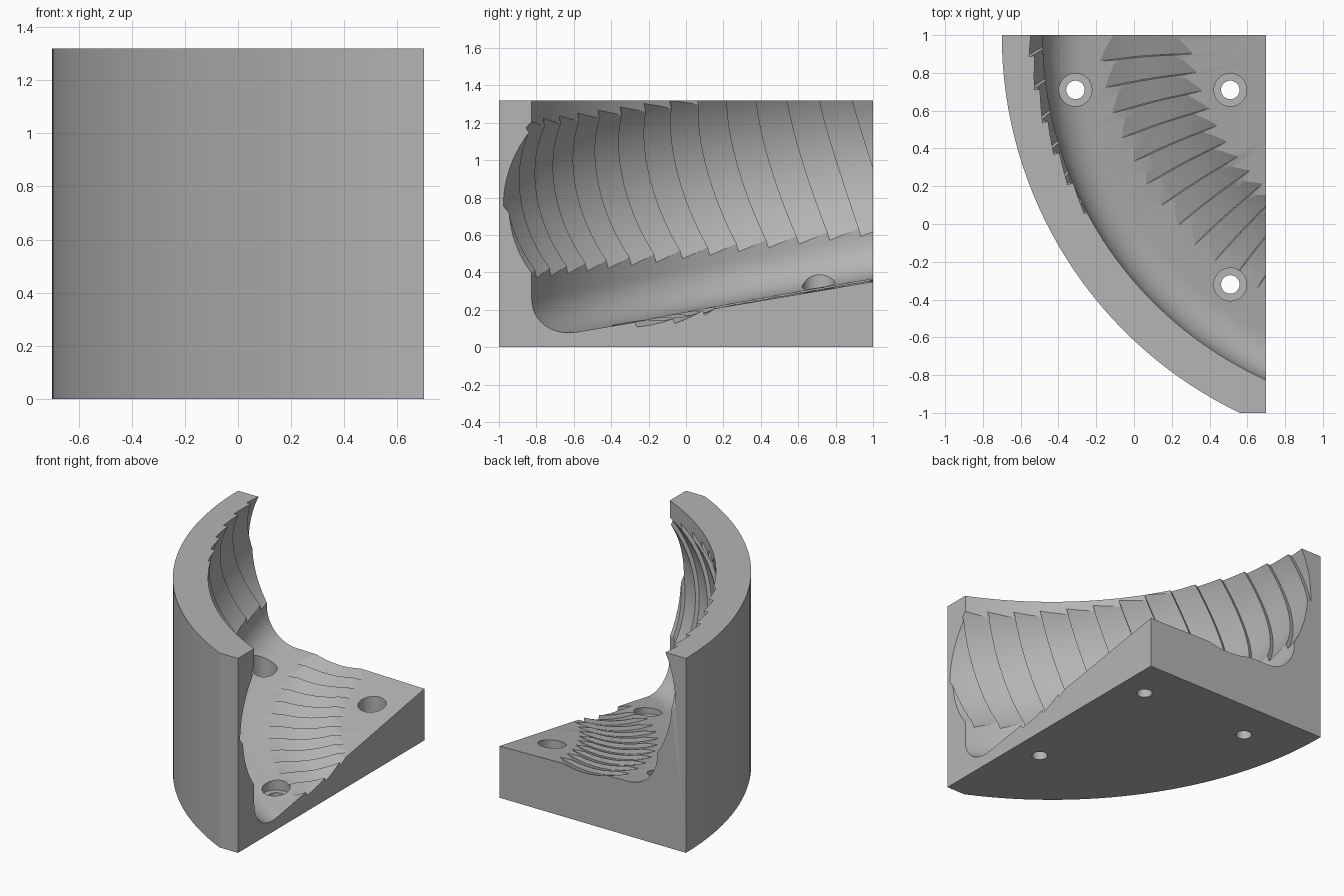
import bpy, bmesh, math
from math import sin, cos, radians, pi
from mathutils import Vector

cube = bpy.data.objects.get("Cube")
if cube:
    bpy.data.objects.remove(cube, do_unlink=True)

CX, CY = 1.517, 1.0          # shared centre of the curved wall
R_OUT, R_IN, R_RING = 2.217, 2.0, 1.45
HEIGHT = 1.32
COVE = 0.22
PITCH, TEETH = 4.8, 20


def floor_z(x, y):
    return 0.35 + 0.17 * (y - 1) - 0.02 * (x - 0.7)


def around(r, deg):
    a = radians(deg)
    return CX - r * cos(a), CY - r * sin(a)


def loft(name, sections):
    """Closed solid through a row of equal-length loops."""
    bm = bmesh.new()
    rows = [[bm.verts.new(p) for p in s] for s in sections]
    n = len(rows[0])
    for a, b in zip(rows, rows[1:]):
        for i in range(n):
            j = (i + 1) % n
            bm.faces.new((a[i], a[j], b[j], b[i]))
    bm.faces.new(rows[0])
    bm.faces.new(rows[-1])
    bmesh.ops.recalc_face_normals(bm, faces=bm.faces)
    mesh = bpy.data.meshes.new(name)
    bm.to_mesh(mesh)
    bm.free()
    obj = bpy.data.objects.new(name, mesh)
    bpy.context.collection.objects.link(obj)
    return obj


def disc(x, y, r, z):
    return [(x + r * cos(i * pi / 20), y + r * sin(i * pi / 20), z) for i in range(40)]


# Block with the curved outer wall
end_angle = math.degrees(math.asin(2 / R_OUT))
outline = [around(R_OUT, end_angle * i / 32) for i in range(33)]
outline += [(0.7, -1), (0.7, 1)]
block = loft("curved_block", [[(x, y, z) for x, y in outline] for z in (0, HEIGHT)])

# Hollow: sloping floor, rounded cove, upright wall
profile = [(0.5, 0.0)]
for i in range(13):
    a = pi / 2 * i / 12
    profile.append((R_IN - COVE + COVE * sin(a), COVE - COVE * cos(a)))
hollow_sections = []
for i in range(61):
    deg = -6 + 86 * i / 60
    loop = []
    for r, h in profile:
        x, y = around(r, deg)
        loop.append((x, y, floor_z(x, y) + h))
    for r in (R_IN, 0.5):
        loop.append((*around(r, deg), 2.0))
    hollow_sections.append(loop)
hollow = loft("hollow_cutter", hollow_sections)


# Ratchet-stepped ring that cuts the wall ledges and floor notches
def ring_section(deg, tube):
    x, y = around(R_RING, deg)
    zc = floor_z(x, y) + 0.668
    loop = []
    for i in range(72):
        a = 2 * pi * i / 72
        h = tube * sin(a)
        lean = math.degrees(0.15 * h)
        loop.append((*around(R_RING + tube * cos(a), deg + lean), zc + h))
    return loop


ring_sections = []
for t in range(TEETH):
    for k in range(4):
        ring_sections.append(ring_section(-13.8 + PITCH * (t + k / 3), 0.664 + 0.026 * k / 3))
ring = loft("stepped_ring_cutter", ring_sections)

# Counterbored screw holes
cutters = [hollow, ring]
for x, y in ((-0.31, 0.71), (0.51, 0.71), (0.51, -0.32)):
    cutters.append(loft("screw_hole_cutter", [
        disc(x, y, 0.049, -0.1), disc(x, y, 0.049, 0.075),
        disc(x, y, 0.087, 0.075), disc(x, y, 0.087, 0.6)]))

# Cut everything out of the block
bpy.context.view_layer.objects.active = block
for c in cutters:
    c.hide_render = True
    mod = block.modifiers.new(c.name, 'BOOLEAN')
    mod.operation = 'DIFFERENCE'
    mod.solver = 'EXACT'
    mod.object = c
    bpy.ops.object.modifier_apply(modifier=mod.name)
for c in cutters:
    bpy.data.objects.remove(c, do_unlink=True)

# Plain grey finish
grey = bpy.data.materials.new("plain_grey")
grey.use_nodes = True
color = (0.46, 0.46, 0.46, 1)
grey.diffuse_color = color
grey.node_tree.nodes["Principled BSDF"].inputs["Base Color"].default_value = color
block.data.materials.clear()
block.data.materials.append(grey)
for p in block.data.polygons:
    p.material_index = 0

bpy.ops.object.select_all(action='DESELECT')
block.select_set(True)
bpy.ops.object.shade_smooth_by_angle(angle=radians(20))
